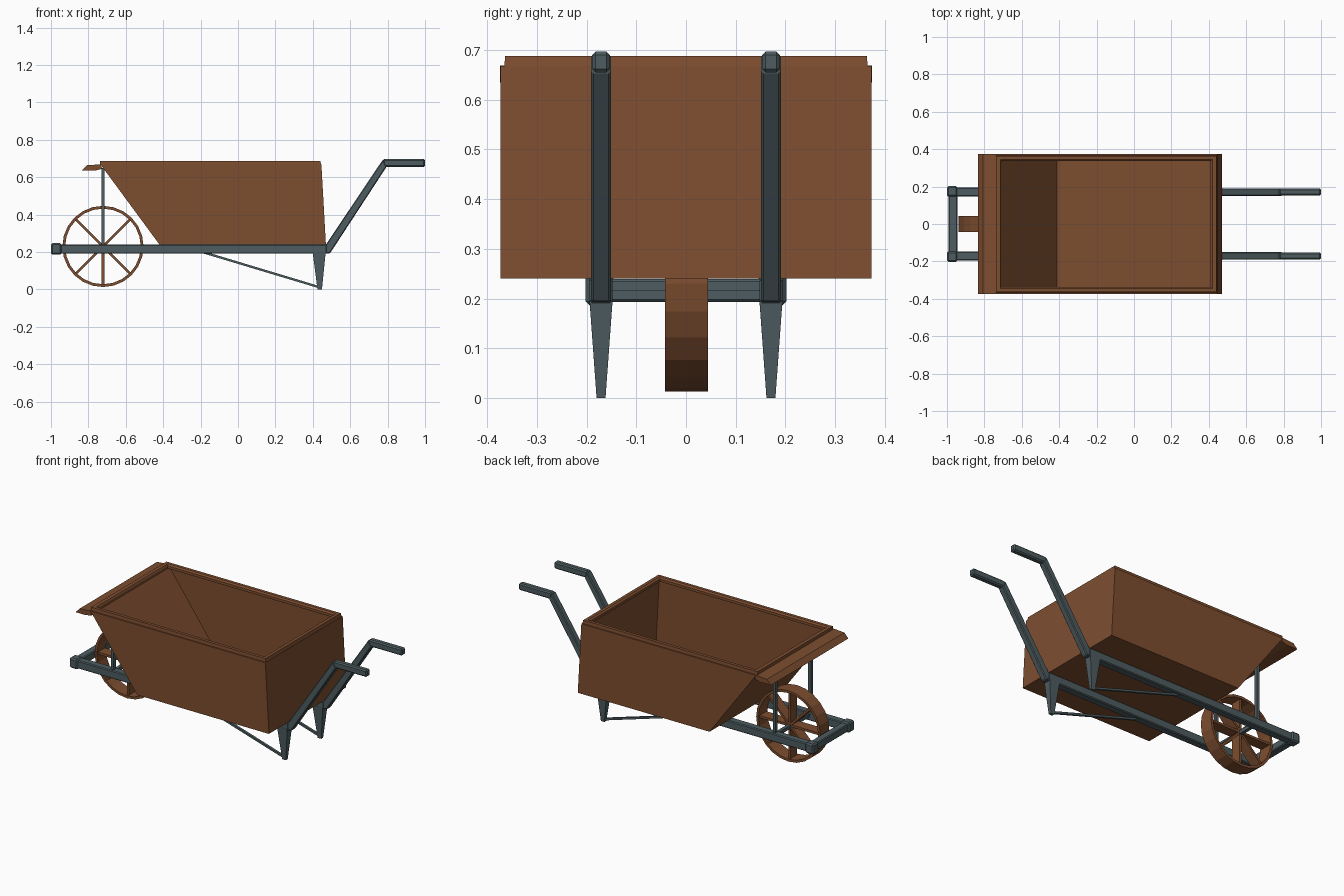
import bpy, bmesh, math
from mathutils import Vector

if "Cube" in bpy.data.objects:
    bpy.data.objects.remove(bpy.data.objects["Cube"])


def material(name, rgb):
    m = bpy.data.materials.new(name)
    m.diffuse_color = (*rgb, 1)
    m.use_nodes = True
    m.node_tree.nodes["Principled BSDF"].inputs["Base Color"].default_value = m.diffuse_color
    return m


BROWN = material("rusty brown", (0.205, 0.075, 0.029))
STEEL = material("slate steel", (0.075, 0.108, 0.118))


def finish(name, bm, mat, bevel=0.0):
    bmesh.ops.recalc_face_normals(bm, faces=bm.faces)
    me = bpy.data.meshes.new(name)
    bm.to_mesh(me)
    bm.free()
    me.materials.append(mat)
    ob = bpy.data.objects.new(name, me)
    bpy.context.collection.objects.link(ob)
    if bevel:
        mod = ob.modifiers.new("bevel", 'BEVEL')
        mod.width = bevel
        mod.segments = 1
    return ob


def loft(name, rings, mat, bevel=0.0, caps=(True, True), closed=False):
    """Skin a list of equal-length point loops."""
    bm = bmesh.new()
    vs = [[bm.verts.new(p) for p in r] for r in rings]
    n = len(vs[0])
    pairs = list(zip(vs, vs[1:])) + ([(vs[-1], vs[0])] if closed else [])
    for a, b in pairs:
        for i in range(n):
            j = (i + 1) % n
            bm.faces.new((a[i], a[j], b[j], b[i]))
    if not closed:
        if caps[0]:
            bm.faces.new(vs[0])
        if caps[1]:
            bm.faces.new(vs[-1])
    return finish(name, bm, mat, bevel)


def rect(x0, x1, y, z):
    return [(x0, -y, z), (x1, -y, z), (x1, y, z), (x0, y, z)]


def bar(name, p0, p1, s0, s1=None, mat=STEEL, bevel=0.0):
    """Square bar between two points; sizes are (side, other side)."""
    s1 = s1 or s0
    p0, p1 = Vector(p0), Vector(p1)
    d = (p1 - p0).normalized()
    side = Vector((1, 0, 0)) if abs(d.y) > 0.9 else Vector((0, 1, 0))
    up = d.cross(side).normalized()
    rings = [[p + side * (a * s[0] / 2) + up * (b * s[1] / 2)
              for a, b in ((-1, -1), (1, -1), (1, 1), (-1, 1))]
             for p, s in ((p0, s0), (p1, s1))]
    return loft(name, rings, mat, bevel)


# Tub: outer shell, then inner shell down to the floor
loft("tub", [rect(-0.42, 0.47, 0.373, 0.24), rect(-0.735, 0.446, 0.373, 0.668),
             rect(-0.715, 0.431, 0.357, 0.668), rect(-0.413, 0.453, 0.357, 0.252)], BROWN)

# Stepped rim around the opening
loft("tub_rim", [rect(-0.738, 0.445, 0.366, 0.664), rect(-0.738, 0.44, 0.364, 0.688),
                 rect(-0.715, 0.42, 0.345, 0.688), rect(-0.71, 0.41, 0.336, 0.68),
                 rect(-0.71, 0.41, 0.336, 0.664)], BROWN, closed=True)

# Pouring lip at the front
lip = [(-0.835, 0.635), (-0.808, 0.664), (-0.735, 0.669), (-0.725, 0.645), (-0.765, 0.635)]
loft("pouring_lip", [[(x, y, z) for x, z in lip] for y in (-0.374, 0.374)], BROWN)

# Frame, handles, legs, braces and posts on both sides
for s, tag in ((-1, "left"), (1, "right")):
    y = 0.171 * s
    bar("rail_" + tag, (-0.97, y, 0.216), (0.475, y, 0.216), (0.046, 0.05), bevel=0.005)
    bar("corner_block_" + tag, (-1.0, 0.174 * s, 0.217), (-0.944, 0.174 * s, 0.217),
        (0.056, 0.062), bevel=0.008)
    # Handle follows a bent path with mitred joints
    path = [(0.46, 0.193, 0.46, 0.24), (0.492, 0.193, 0.47, 0.24),
            (0.795, 0.657, 0.775, 0.695)]
    w = 0.02
    loft("handle_" + tag, [[(a, y - w, b), (a, y + w, b), (c, y + w, d), (c, y - w, d)]
                           for a, b, c, d in path], STEEL, 0.005)
    bar("grip_" + tag, (0.775, y, 0.676), (1.0, y, 0.676), (0.036, 0.042), bevel=0.007)
    bar("leg_" + tag, (0.434, y, 0.2), (0.437, y, 0.0), (0.047, 0.07), (0.018, 0.024))
    bar("leg_brace_" + tag, (-0.18, y, 0.197), (0.435, y, 0.012), (0.014, 0.012))
    bar("lip_post_" + tag, (-0.722, y, 0.23), (-0.722, y, 0.65), (0.02, 0.018))
bar("front_crossbar", (-0.968, -0.17, 0.216), (-0.968, 0.17, 0.216), (0.046, 0.046), bevel=0.005)

# Wheel: rim, eight plank spokes and axle
CX, CZ, R, N = -0.722, 0.23, 0.217, 24
rings = []
for i in range(N):
    a = math.tau * i / N
    rings.append([(CX + r * math.cos(a), y, CZ + r * math.sin(a))
                  for r, y in ((R, -0.042), (R, 0.044), (R - 0.015, 0.044), (R - 0.015, -0.042))])
loft("wheel_rim", rings, BROWN, closed=True)
for i in range(4):
    a = math.pi * i / 4
    d = Vector((math.cos(a), 0, math.sin(a))) * (R - 0.008)
    c = Vector((CX, 0.001, CZ))
    bar("wheel_spoke_%d" % (i + 1), c - d, c + d, (0.066, 0.014), mat=BROWN)
bar("axle", (CX, -0.16, 0.225), (CX, 0.16, 0.225), (0.02, 0.02))
